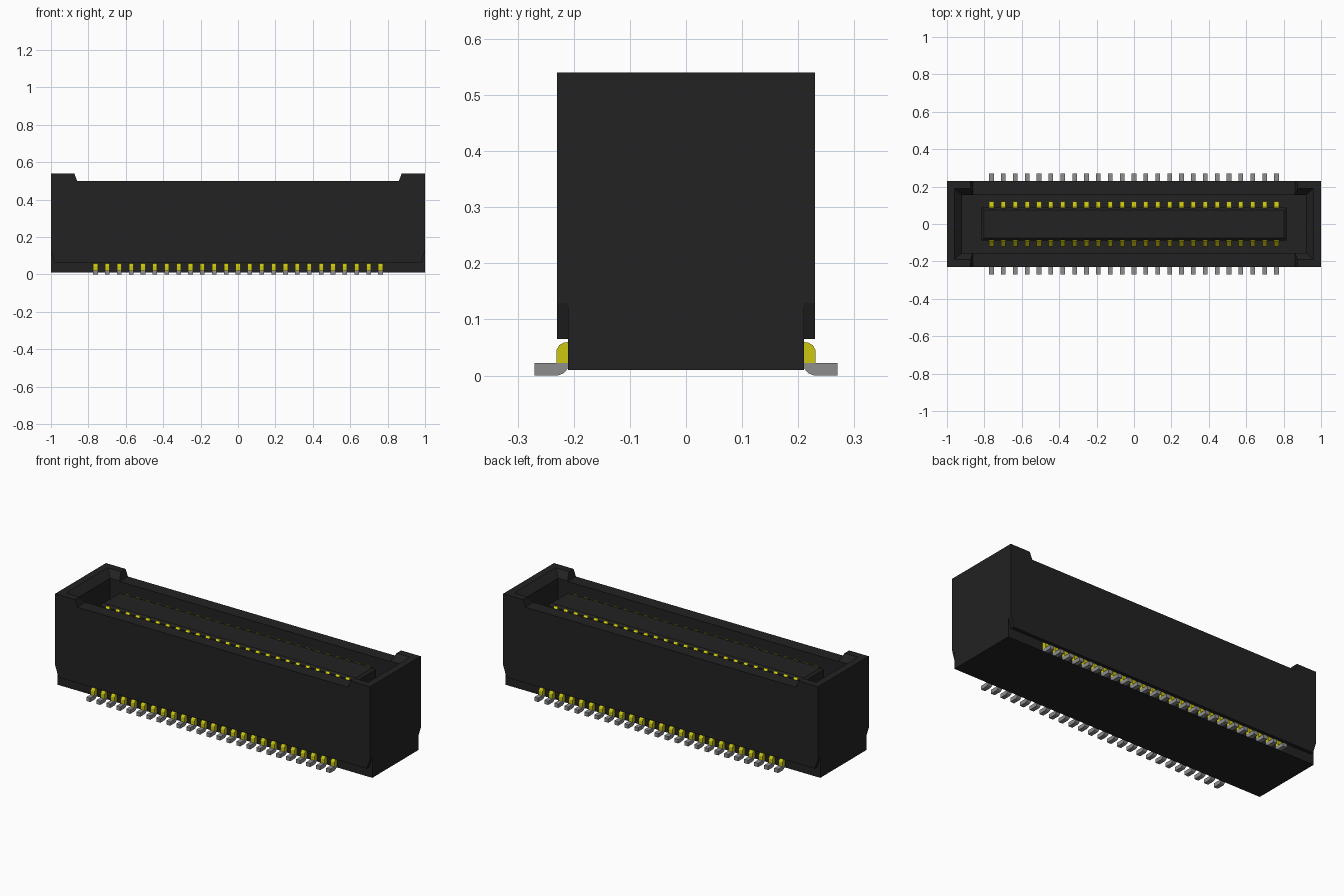
import bpy
import bmesh

cube = bpy.data.objects.get("Cube")
if cube:
    bpy.data.objects.remove(cube, do_unlink=True)


def material(name, rgb, rough=0.6):
    m = bpy.data.materials.new(name)
    m.use_nodes = True
    m.diffuse_color = (*rgb, 1)
    bsdf = m.node_tree.nodes["Principled BSDF"]
    bsdf.inputs["Base Color"].default_value = (*rgb, 1)
    bsdf.inputs["Roughness"].default_value = rough
    return m


BLACK = material("black plastic", (0.016, 0.016, 0.016))
GOLD = material("gold plating", (0.6, 0.57, 0.005))
TIN = material("grey tin", (0.27, 0.27, 0.27))


def finish(bm, name, mat):
    bmesh.ops.recalc_face_normals(bm, faces=bm.faces)
    mesh = bpy.data.meshes.new(name)
    bm.to_mesh(mesh)
    bm.free()
    mesh.materials.append(mat)
    ob = bpy.data.objects.new(name, mesh)
    bpy.context.collection.objects.link(ob)
    return ob


def stack(bm, rings):
    """Closed solid through rectangles given as (half x, half y, z)."""
    loops = [[bm.verts.new((sx * x, sy * y, z))
              for sx, sy in ((-1, -1), (1, -1), (1, 1), (-1, 1))]
             for x, y, z in rings]
    bm.faces.new(loops[0])
    bm.faces.new(loops[-1])
    for a, b in zip(loops, loops[1:]):
        for i in range(4):
            j = (i + 1) % 4
            bm.faces.new((a[i], a[j], b[j], b[i]))


def prism(bm, points, place, lo, hi):
    """Extrude a 2D profile between lo and hi; place maps (a, b, t) to xyz."""
    ends = [[bm.verts.new(place(a, b, t)) for a, b in points] for t in (lo, hi)]
    for e in ends:
        bm.faces.new(e)
    n = len(points)
    for i in range(n):
        j = (i + 1) % n
        bm.faces.new((ends[0][i], ends[0][j], ends[1][j], ends[1][i]))


def cut(target, cutter):
    cutter.hide_render = True
    mod = target.modifiers.new("cut", "BOOLEAN")
    mod.operation = "DIFFERENCE"
    mod.solver = "EXACT"
    mod.object = cutter
    bpy.context.view_layer.objects.active = target
    bpy.ops.object.modifier_apply(modifier=mod.name)
    bpy.data.objects.remove(cutter, do_unlink=True)


def along_y(a, b, t):
    return (a, t, b)


# Housing with raised end walls
half = [(1, 0.065), (1, 0.54), (0.875, 0.54), (0.86, 0.5)]
bm = bmesh.new()
prism(bm, half + [(-x, z) for x, z in reversed(half)], along_y, -0.23, 0.23)
housing = finish(bm, "housing", BLACK)

# Cavity with a lead-in bevel at the ends
bm = bmesh.new()
stack(bm, [(0.92, 0.155, 0.12), (0.92, 0.155, 0.503), (0.96, 0.19, 0.541), (0.98, 0.208, 0.56)])
cut(housing, finish(bm, "cavity_cutter", BLACK))

# Slanted notches under the four corners
bm = bmesh.new()
for sx in (-1, 1):
    for sy in (-1, 1):
        wedge = [(0.978, 0.058), (1.002, 0.058), (1.002, 0.136)]
        prism(bm, [(sx * x, z) for x, z in wedge], along_y, sy * 0.21, sy * 0.25)
cut(housing, finish(bm, "notch_cutter", BLACK))

# Base, narrower than the housing
bm = bmesh.new()
stack(bm, [(1, 0.21, 0.01), (1, 0.21, 0.066)])
finish(bm, "base", BLACK)

# Central tongue
bm = bmesh.new()
stack(bm, [(0.815, 0.088, 0.11), (0.815, 0.088, 0.468), (0.803, 0.076, 0.48)])
finish(bm, "tongue", BLACK)

# Two mirrored rows of contacts and solder legs
PINS, PITCH, HALF_W = 25, 0.0635, 0.0125
profiles = [
    ("contacts", GOLD, [(0.086, 0.477), (0.09, 0.477), (0.12, 0.447), (0.12, 0.11), (0.086, 0.11)]),
    ("leg_shoulders", GOLD, [(0.2, 0.06), (0.217, 0.059), (0.226, 0.054), (0.231, 0.045),
                             (0.231, 0.022), (0.2, 0.022)]),
    ("leg_feet", TIN, [(0.2, 0.022), (0.27, 0.022), (0.27, 0.0), (0.228, 0.0),
                       (0.218, 0.004), (0.211, 0.012)]),
]
for name, mat, points in profiles:
    bm = bmesh.new()
    for i in range(PINS):
        x = (i - (PINS - 1) / 2) * PITCH
        for side in (-1, 1):
            prism(bm, points, lambda a, b, t: (t, side * a, b), x - HALF_W, x + HALF_W)
    finish(bm, name, mat)
